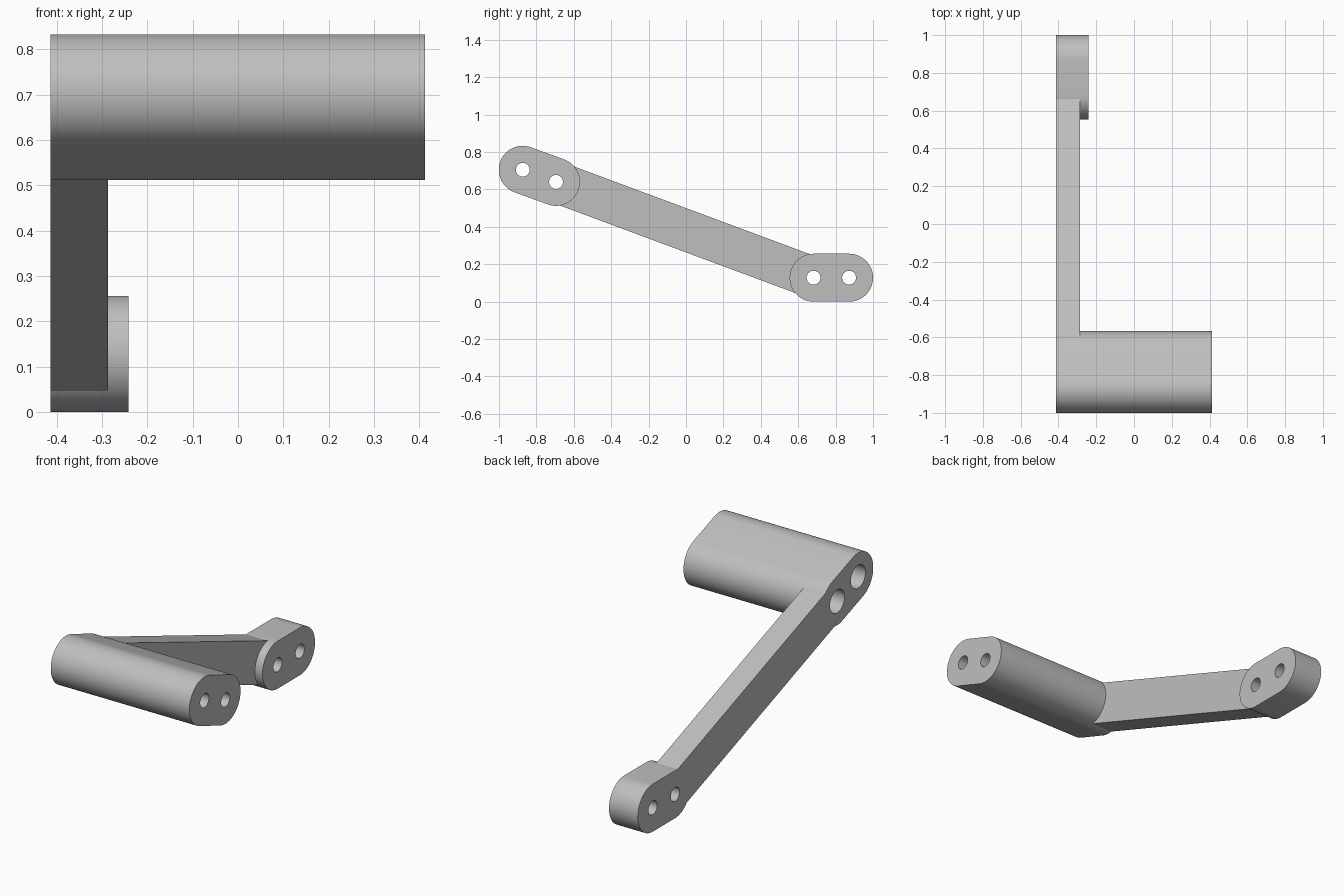
import bpy, bmesh, math
from mathutils import Vector

if "Cube" in bpy.data.objects:
    bpy.data.objects.remove(bpy.data.objects["Cube"])

# Single grey colour
grey = bpy.data.materials.new("light_grey")
grey.use_nodes = True
colour = (0.52, 0.52, 0.52, 1)
grey.diffuse_color = colour
grey.node_tree.nodes["Principled BSDF"].inputs["Base Color"].default_value = colour

# Bolt centres as (y, z), and shared dimensions
GRIP = (Vector((-0.873, 0.705)), Vector((-0.695, 0.640)))
FOOT = (Vector((0.682, 0.128)), Vector((0.872, 0.128)))
OUTER, RADIUS, ARM_HALF, HOLE, BORE = -0.413, 0.128, 0.111, 0.037, 0.062


def slot(name, a, b, radius, x0, x1, steps=36):
    """Round-ended bar around the line a-b, extruded along x."""
    d = b - a
    heading = math.atan2(d.y, d.x)
    bm = bmesh.new()
    verts = []
    for centre, start in ((b, heading - math.pi / 2), (a, heading + math.pi / 2)):
        for i in range(steps + 1):
            t = start + math.pi * i / steps
            verts.append(bm.verts.new((x0, centre.x + radius * math.cos(t),
                                       centre.y + radius * math.sin(t))))
    bmesh.ops.remove_doubles(bm, verts=verts, dist=1e-5)
    face = bm.faces.new([v for v in verts if v.is_valid])
    ext = bmesh.ops.extrude_face_region(bm, geom=[face])
    moved = [v for v in ext["geom"] if isinstance(v, bmesh.types.BMVert)]
    bmesh.ops.translate(bm, verts=moved, vec=(x1 - x0, 0, 0))
    bmesh.ops.recalc_face_normals(bm, faces=bm.faces)
    mesh = bpy.data.meshes.new(name)
    bm.to_mesh(mesh)
    bm.free()
    mesh.materials.append(grey)
    obj = bpy.data.objects.new(name, mesh)
    bpy.context.collection.objects.link(obj)
    return obj


def combine(target, tool, operation):
    mod = target.modifiers.new(operation.lower(), "BOOLEAN")
    mod.operation, mod.solver, mod.object = operation, "EXACT", tool
    bpy.context.view_layer.objects.active = target
    bpy.ops.object.modifier_apply(modifier=mod.name)
    bpy.data.objects.remove(tool)


# Sloping arm, with the long grip and the short foot pad joined to it
crank = slot("crank_arm", GRIP[1], FOOT[0], ARM_HALF, OUTER, -0.287)
combine(crank, slot("grip", *GRIP, RADIUS, OUTER, 0.412), "UNION")
combine(crank, slot("foot_pad", *FOOT, RADIUS, OUTER, -0.242), "UNION")

# Through holes, and wide recesses in the outer end of the grip
for centre in GRIP + FOOT:
    combine(crank, slot("hole", centre, centre, HOLE, -0.6, 0.6), "DIFFERENCE")
for centre in GRIP:
    combine(crank, slot("recess", centre, centre, BORE, -0.6, 0.1), "DIFFERENCE")

# Smooth curved walls, crisp rims
bpy.ops.object.select_all(action="DESELECT")
crank.select_set(True)
bpy.context.view_layer.objects.active = crank
bpy.ops.object.shade_smooth_by_angle(angle=math.radians(25))
